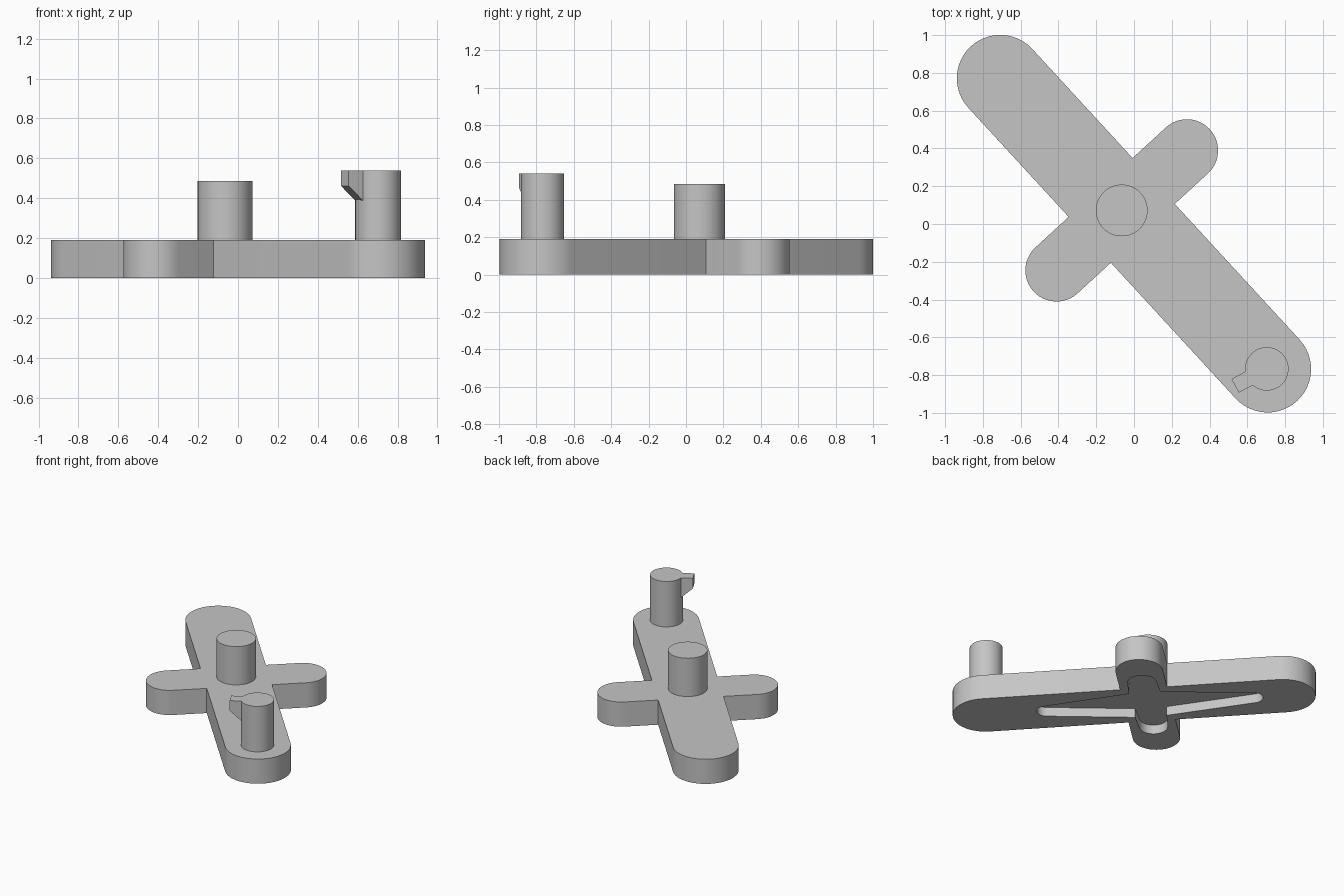
import bpy, bmesh, math
from mathutils import Vector

if "Cube" in bpy.data.objects:
    bpy.data.objects.remove(bpy.data.objects["Cube"])

PIVOT = Vector((-0.065, 0.072))
ALONG = Vector((0.677, -0.736)).normalized()   # long bar direction, towards the knob
ACROSS = Vector((-ALONG.y, ALONG.x))           # cross arm direction
THICK, DEPTH = 0.19, 0.07

grey = bpy.data.materials.new("light grey")
grey.diffuse_color = (0.56, 0.56, 0.56, 1)
grey.use_nodes = True
grey.node_tree.nodes["Principled BSDF"].inputs["Base Color"].default_value = grey.diffuse_color


def finish(name, bm):
    bmesh.ops.recalc_face_normals(bm, faces=bm.faces[:])
    me = bpy.data.meshes.new(name)
    bm.to_mesh(me)
    bm.free()
    ob = bpy.data.objects.new(name, me)
    bpy.context.collection.objects.link(ob)
    me.materials.append(grey)
    bpy.ops.object.select_all(action='DESELECT')
    ob.select_set(True)
    bpy.context.view_layer.objects.active = ob
    bpy.ops.object.shade_smooth_by_angle(angle=math.radians(30))
    return ob


def cross_outline(arms, notch, steps=24):
    """Outline of four round-ended arms; arms = (end centre distance, radius)."""
    pts = []
    for k, (dist, r) in enumerate(arms):
        a = k * math.pi / 2
        for i in range(steps + 1):
            t = a - math.pi / 2 + math.pi * i / steps
            pts.append(Vector((dist * math.cos(a) + r * math.cos(t),
                               dist * math.sin(a) + r * math.sin(t))))
        sx = 1 if k in (0, 3) else -1
        sy = 1 if k in (0, 1) else -1
        pts.append(Vector((sx * notch[0], sy * notch[1])))
    return [PIVOT + ALONG * p.x + ACROSS * p.y for p in pts]


def ring(bm, pts, z):
    return [bm.verts.new((p.x, p.y, z)) for p in pts]


def bridge(bm, a, b):
    for i in range(len(a)):
        j = (i + 1) % len(a)
        bm.faces.new((a[i], a[j], b[j], b[i]))


# Cross-shaped plate with a tapered pocket in its underside
bm = bmesh.new()
outer = cross_outline([(1.141, 0.23), (0.469, 0.165), (0.95, 0.23), (0.469, 0.165)], (0.165, 0.23))
inner = cross_outline([(0.71, 0.07), (0.31, 0.1), (0.74, 0.07), (0.31, 0.1)], (0.11, 0.165))
low, top = ring(bm, outer, 0), ring(bm, outer, THICK)
lip, roof = ring(bm, inner, 0), ring(bm, inner, DEPTH)
bridge(bm, low, top)
bridge(bm, lip, roof)
bm.faces.new(top)
bm.faces.new(roof)
rims = [bm.edges.get((r[i - 1], r[i])) for r in (low, lip) for i in range(len(r))]
bmesh.ops.triangle_fill(bm, use_beauty=True, use_dissolve=False, edges=rims, normal=(0, 0, -1))
finish("cross_plate", bm)


# Upright round pegs
def peg(name, centre, radius, z_top):
    bm = bmesh.new()
    pts = [centre + radius * Vector((math.cos(t), math.sin(t)))
           for t in (2 * math.pi * i / 48 for i in range(48))]
    a, b = ring(bm, pts, THICK - 0.03), ring(bm, pts, z_top)
    bridge(bm, a, b)
    bm.faces.new(a)
    bm.faces.new(b)
    finish(name, bm)


KNOB = Vector((0.703, -0.767))
peg("pivot_peg", PIVOT, 0.137, 0.485)
peg("knob_peg", KNOB, 0.115, 0.54)

# Pointer fin on the knob, sloped underneath
out = Vector((-0.168, -0.09)).normalized()
side = Vector((-out.y, out.x)) * 0.041
profile = [(0.02, 0.54), (0.19, 0.54), (0.19, 0.462), (0.1, 0.38), (0.02, 0.38)]
bm = bmesh.new()
sides = []
for s in (-1, 1):
    row = []
    for d, z in profile:
        p = KNOB + out * d + side * s
        row.append(bm.verts.new((p.x, p.y, z)))
    bm.faces.new(row)
    sides.append(row)
bridge(bm, *sides)
finish("pointer_fin", bm)
